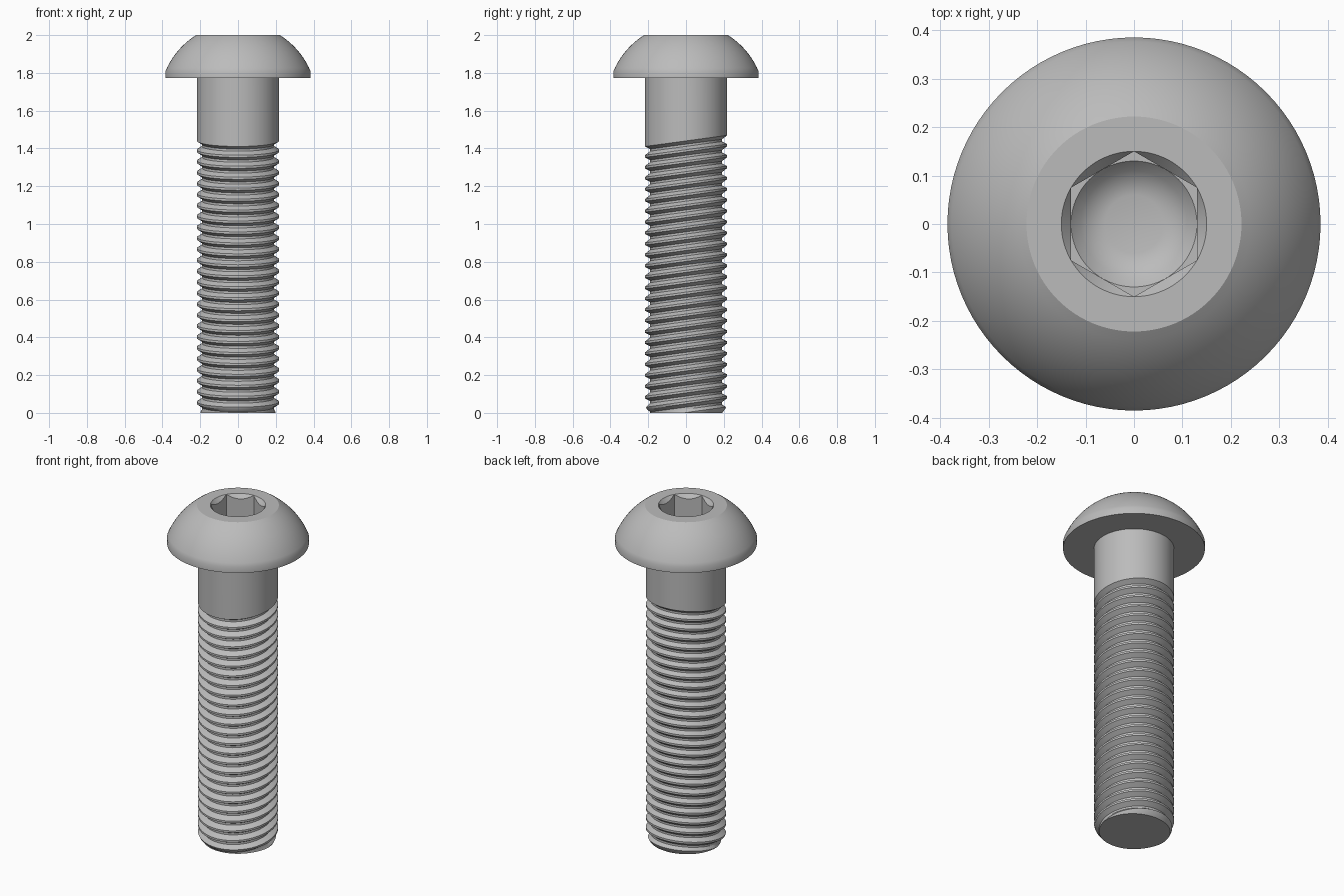
import bpy
import bmesh
import math

SEG = 96            # divisible by 6 so the socket corners land on vertices
SHANK_R = 0.2175
ROOT_R = 0.19
PITCH = 0.058
TILT = 0.135        # slope of the thread grooves along y
THREAD_TOP = 1.44
HEAD_BASE = 1.772
RIM_R, RIM_Z = 0.385, 1.807
SOCKET_R = 0.15     # corner radius of the hexagon socket
FLAT_R = SOCKET_R * math.cos(math.pi / 6)

if "Cube" in bpy.data.objects:
    bpy.data.objects.remove(bpy.data.objects["Cube"], do_unlink=True)

steel = bpy.data.materials.new("grey steel")
steel.use_nodes = True
GREY = (0.5, 0.5, 0.5, 1.0)
steel.diffuse_color = GREY
steel.node_tree.nodes["Principled BSDF"].inputs["Base Color"].default_value = GREY


def level(r, z):
    """A plain round ring."""
    return lambda a: (r, z)


def tilted(r, z):
    """A ring sloping in y, narrowed by the chamfer at the tip."""
    def ring(a):
        height = z + TILT * r * math.sin(a)
        return min(r, 0.198 + 0.45 * max(height, -0.02)), height
    return ring


def hex_radius(a):
    """Hexagon with corners on the y axis."""
    return FLAT_R / math.cos((a - math.pi / 2) % (math.pi / 3) - math.pi / 6)


def loft(rings):
    """Join rings, from the top down, into a surface of revolution."""
    bm = bmesh.new()
    angles = [2 * math.pi * i / SEG for i in range(SEG)]
    loops = []
    for ring in rings:
        loop = []
        for a in angles:
            r, z = ring(a)
            loop.append(bm.verts.new((r * math.cos(a), r * math.sin(a), z)))
        loops.append(loop)
    for upper, lower in zip(loops, loops[1:]):
        for i in range(SEG):
            j = (i + 1) % SEG
            bm.faces.new((upper[i], lower[i], lower[j], upper[j]))
    return bm, loops


def finish(bm, name):
    bmesh.ops.remove_doubles(bm, verts=bm.verts[:], dist=0.00005)
    mesh = bpy.data.meshes.new(name)
    bm.to_mesh(mesh)
    bm.free()
    mesh.materials.append(steel)
    obj = bpy.data.objects.new(name, mesh)
    bpy.context.collection.objects.link(obj)
    bpy.ops.object.select_all(action="DESELECT")
    obj.select_set(True)
    bpy.context.view_layer.objects.active = obj
    bpy.ops.object.shade_smooth_by_angle(angle=math.radians(28))
    return obj


# Button head: socket floor, hexagon walls, countersink, dome and underside
floor_z = 1.86
head_rings = [
    level(0.06, floor_z - 0.045),
    level(0.085, floor_z - 0.039),
    level(0.11, floor_z - 0.022),
    level(FLAT_R, floor_z),
    lambda a: (hex_radius(a), floor_z),
    lambda a: (hex_radius(a), 2 - 1.2 * (SOCKET_R - hex_radius(a))),
    level(SOCKET_R, 2),
]
dome_centre = 1.647
dome_r = math.hypot(RIM_R, RIM_Z - dome_centre)
start = math.acos((2 - dome_centre) / dome_r)
end = math.acos((RIM_Z - dome_centre) / dome_r)
for i in range(13):
    t = start + (end - start) * i / 12
    head_rings.append(level(dome_r * math.sin(t), dome_centre + dome_r * math.cos(t)))
head_rings += [level(RIM_R, HEAD_BASE), level(SHANK_R, HEAD_BASE)]
bm, loops = loft(head_rings)
bm.faces.new(loops[0])
finish(bm, "button_head")

# Plain shank, ending on the slope of the first groove
bm, loops = loft([level(SHANK_R, HEAD_BASE), tilted(SHANK_R, THREAD_TOP)])
finish(bm, "plain_shank")

# Thread: repeated groove profile, cut flat at the tip
groove = [(0.0, SHANK_R), (0.3, ROOT_R), (0.5, ROOT_R), (0.8, SHANK_R)]
thread_rings = [tilted(r, THREAD_TOP - (turn + step) * PITCH)
                for turn in range(27) for step, r in groove]
bm, loops = loft(thread_rings)
cut = bmesh.ops.bisect_plane(bm, geom=bm.verts[:] + bm.edges[:] + bm.faces[:],
                             plane_co=(0, 0, 0), plane_no=(0, 0, -1),
                             clear_outer=True)
rim = [e for e in cut["geom_cut"] if isinstance(e, bmesh.types.BMEdge)]
cap = bmesh.ops.contextual_create(bm, geom=rim)["faces"]
for face in cap:
    face.normal_update()
    if face.normal.z > 0:
        face.normal_flip()
finish(bm, "thread")
